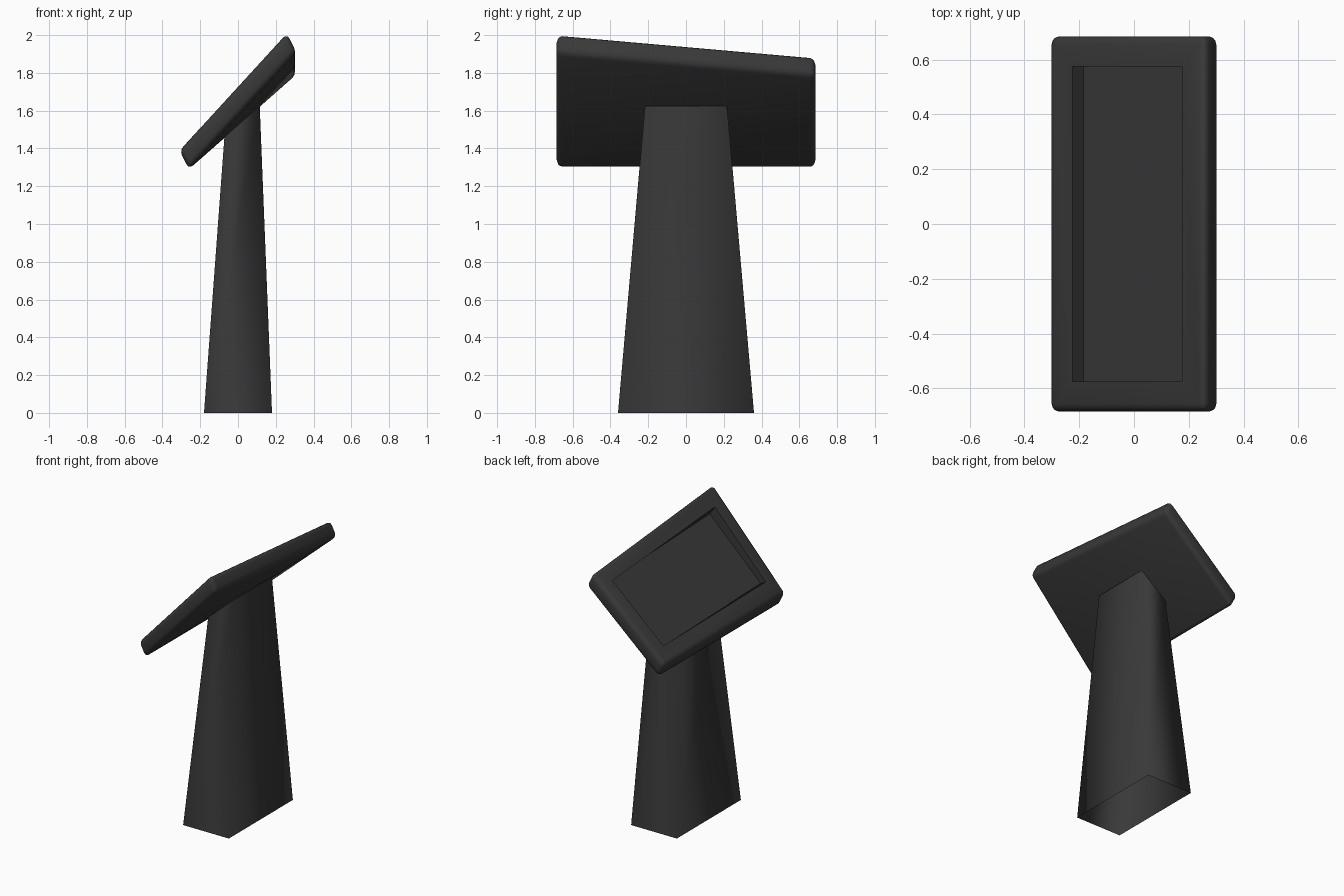
import bpy, bmesh
from mathutils import Vector

if "Cube" in bpy.data.objects:
    bpy.data.objects.remove(bpy.data.objects["Cube"])

mat = bpy.data.materials.new("dark_plastic")
mat.diffuse_color = (0.04, 0.04, 0.04, 1)
mat.use_nodes = True
mat.node_tree.nodes["Principled BSDF"].inputs["Base Color"].default_value = mat.diffuse_color


def make_object(name, bm):
    bmesh.ops.recalc_face_normals(bm, faces=bm.faces)
    mesh = bpy.data.meshes.new(name)
    bm.to_mesh(mesh)
    bm.free()
    obj = bpy.data.objects.new(name, mesh)
    bpy.context.collection.objects.link(obj)
    mesh.materials.append(mat)
    bpy.ops.object.select_all(action='DESELECT')
    obj.select_set(True)
    bpy.context.view_layer.objects.active = obj
    return obj


def ring(bm, points):
    return [bm.verts.new(p) for p in points]


def bridge(bm, a, b):
    n = len(a)
    return [bm.faces.new((a[i], a[(i + 1) % n], b[(i + 1) % n], b[i])) for i in range(n)]


# Pedestal: open tapered column with a slanted top
bm = bmesh.new()
base = ring(bm, [(-.18, -.36, 0), (.18, -.36, 0), (.18, .36, 0), (-.18, .36, 0)])
top = ring(bm, [(-.072, -.232, 1.46), (.115, -.217, 1.625),
                (.115, .217, 1.625), (-.072, .232, 1.46)])
bridge(bm, base, top)
make_object("pedestal", bm)
bpy.ops.object.shade_smooth()

# Head: tilted slab, its high edge dropping towards the back
X0, X1, Y = -.31, .26, .685
Z_LOW, Z_FRONT, Z_BACK = 1.39, 2.01, 1.89


def surface(x, y):
    u = (x - X0) / (X1 - X0)
    v = (y + Y) / (2 * Y)
    high = Z_FRONT + (Z_BACK - Z_FRONT) * v
    return Vector((x, y, Z_LOW + (high - Z_LOW) * u))


def corners(x0, x1, y):
    return [surface(*p) for p in ((x0, -y), (x1, -y), (x1, y), (x0, y))]


bm = bmesh.new()
outer = corners(X0, X1, Y)
opening = corners(-.225, .175, .575)
under = ring(bm, [p + Vector((.05, 0, -.1)) for p in outer])
upper = ring(bm, outer)
rim = ring(bm, opening)
# Recessed screen floor is flat, so its depth varies from corner to corner
depths = (.02, .06, .02, .06)
floor = ring(bm, [p + Vector((.04, 0, -d)) for p, d in zip(opening, depths)])
bm.faces.new(under)
bm.faces.new(floor)
bridge(bm, under, upper)
bridge(bm, upper, rim)
bridge(bm, rim, floor)
bmesh.ops.recalc_face_normals(bm, faces=bm.faces)
shell = set(under + upper)
edges = [e for e in bm.edges if all(v in shell for v in e.verts)]
bmesh.ops.bevel(bm, geom=edges, offset=.03, segments=3, profile=.5, affect='EDGES')
make_object("screen_head", bm)
bpy.ops.object.shade_smooth_by_angle(angle=.7)
